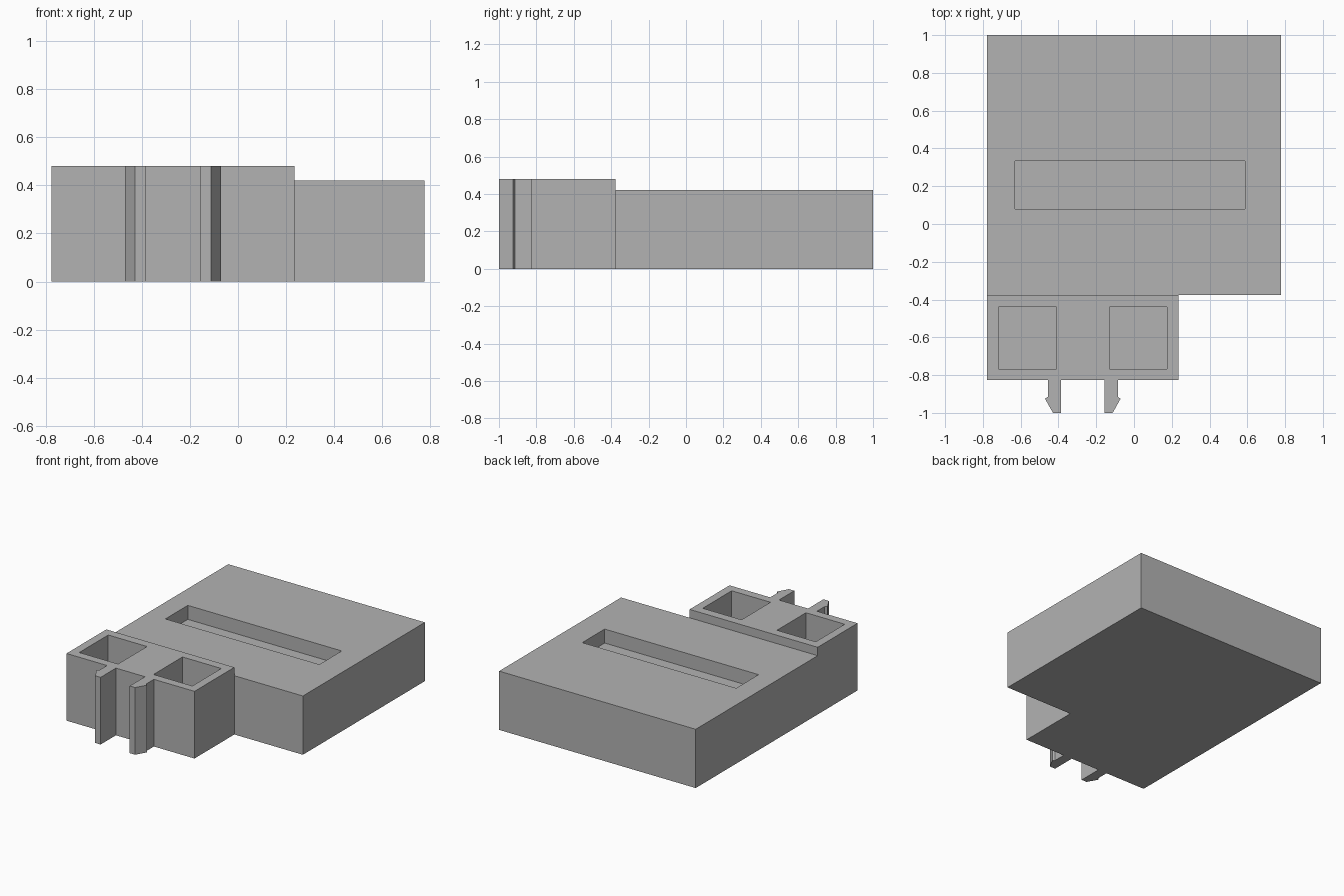
import bpy
import bmesh

cube = bpy.data.objects.get("Cube")
if cube:
    bpy.data.objects.remove(cube, do_unlink=True)

grey = bpy.data.materials.new("plain_grey")
grey.use_nodes = True
grey.diffuse_color = (0.45, 0.45, 0.45, 1)
grey.node_tree.nodes["Principled BSDF"].inputs["Base Color"].default_value = grey.diffuse_color


def prism(name, outline, bottom, top):
    """Extrude an outline in the ground plane between two heights."""
    bm = bmesh.new()
    base = bm.faces.new([bm.verts.new((x, y, bottom)) for x, y in outline])
    grown = bmesh.ops.extrude_face_region(bm, geom=[base])["geom"]
    verts = [v for v in grown if isinstance(v, bmesh.types.BMVert)]
    bmesh.ops.translate(bm, verts=verts, vec=(0, 0, top - bottom))
    bmesh.ops.recalc_face_normals(bm, faces=bm.faces)
    mesh = bpy.data.meshes.new(name)
    bm.to_mesh(mesh)
    bm.free()
    mesh.materials.append(grey)
    obj = bpy.data.objects.new(name, mesh)
    bpy.context.collection.objects.link(obj)
    return obj


def block(name, x0, x1, y0, y1, bottom, top):
    return prism(name, [(x0, y0), (x1, y0), (x1, y1), (x0, y1)], bottom, top)


def cut(target, cutter):
    """Subtract the cutter for good, then discard it."""
    cutter.hide_render = True
    mod = target.modifiers.new("pocket", "BOOLEAN")
    mod.operation = "DIFFERENCE"
    mod.solver = "EXACT"
    mod.object = cutter
    bpy.context.view_layer.objects.active = target
    bpy.ops.object.modifier_apply(modifier=mod.name)
    bpy.data.objects.remove(cutter, do_unlink=True)


SIDE, JOINT, FRONT = 0.777, -0.377, -0.827
BODY_TOP, HOUSING_TOP = 0.42, 0.48
MIDDLE = -0.271  # centre line of the connector housing

# Main body with a long shallow slot
body = block("main_body", -SIDE, SIDE, JOINT, 1, 0, BODY_TOP)
cut(body, block("slot_cutter", -0.63, 0.587, 0.08, 0.333, BODY_TOP - 0.1, 0.6))

# Taller connector housing with two deep square pockets
housing = block("connector_housing", -SIDE, 0.235, FRONT, JOINT, 0, HOUSING_TOP)

# Pockets and barbed clips, mirrored about the housing centre line
clip = [(0.115, FRONT), (0.185, FRONT), (0.185, -0.915),
        (0.2, -0.925), (0.158, -1), (0.115, -1)]
for side, sign in (("right", -1), ("left", 1)):
    xs = sorted(MIDDLE + sign * d for d in (0.14, 0.447))
    cut(housing, block(side + "_pocket_cutter", *xs, -0.767, -0.44, 0.06, 0.6))
    prism(side + "_clip", [(MIDDLE + sign * x, y) for x, y in clip], 0, HOUSING_TOP)
